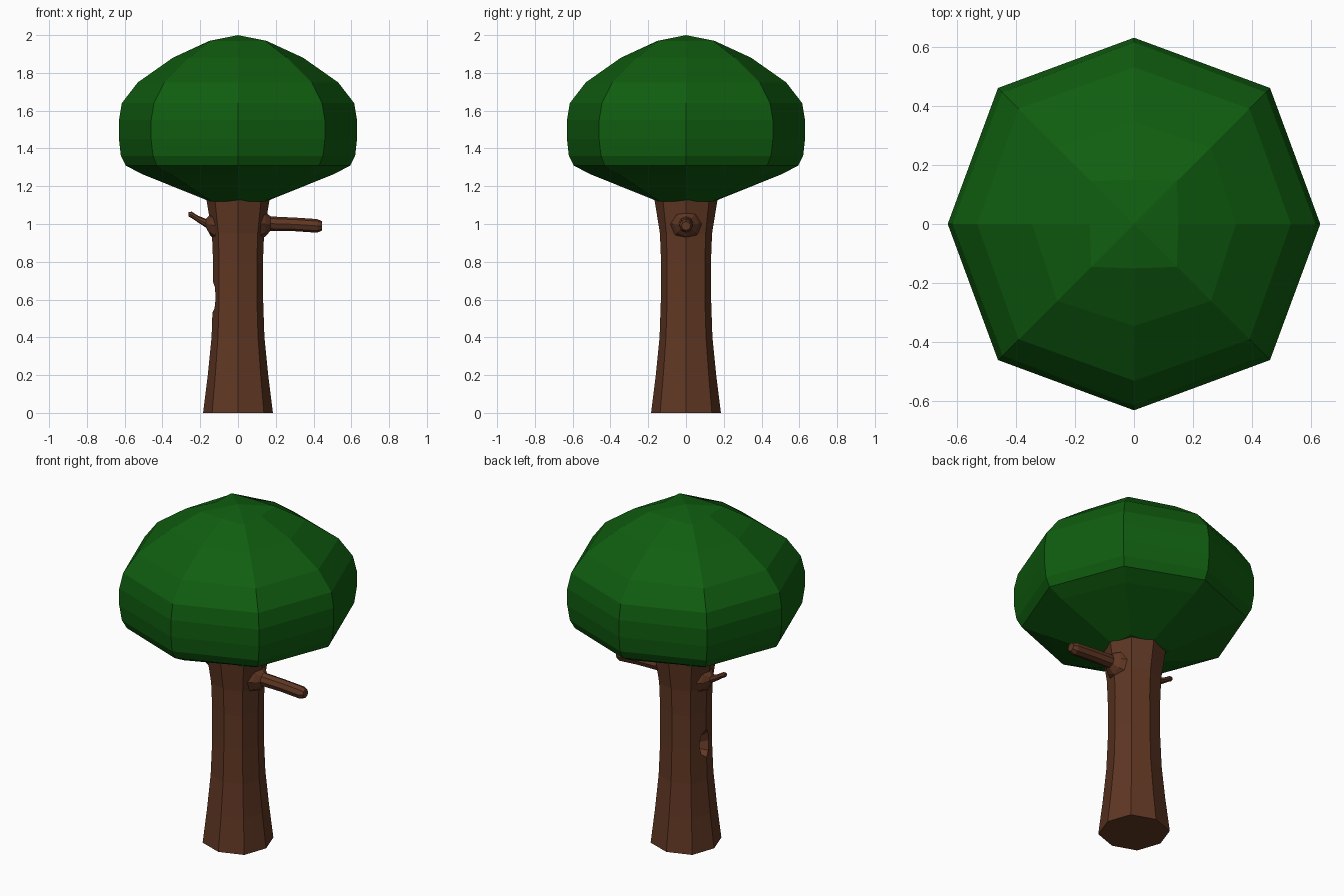
import bpy, bmesh
from math import cos, sin, pi
from mathutils import Vector

if "Cube" in bpy.data.objects:
    bpy.data.objects.remove(bpy.data.objects["Cube"])


def material(name, rgb):
    m = bpy.data.materials.new(name)
    m.diffuse_color = (*rgb, 1)
    m.use_nodes = True
    m.node_tree.nodes["Principled BSDF"].inputs["Base Color"].default_value = m.diffuse_color
    return m


BARK = material("bark", (0.115, 0.038, 0.017))
LEAF = material("leaf", (0.005, 0.11, 0.005))


def loft(name, rings, mat, start=None, end=None):
    """Skin a stack of equal rings; close ends with a face or an apex point."""
    bm = bmesh.new()
    loops = [[bm.verts.new(p) for p in r] for r in rings]
    n = len(loops[0])
    for a, b in zip(loops, loops[1:]):
        for i in range(n):
            j = (i + 1) % n
            bm.faces.new((a[i], a[j], b[j], b[i]))
    for loop, apex in ((loops[0], start), (loops[-1], end)):
        if apex is None:
            bm.faces.new(loop)
        else:
            tip = bm.verts.new(apex)
            for i in range(n):
                bm.faces.new((loop[i], loop[(i + 1) % n], tip))
    bmesh.ops.recalc_face_normals(bm, faces=bm.faces)
    me = bpy.data.meshes.new(name)
    bm.to_mesh(me)
    bm.free()
    ob = bpy.data.objects.new(name, me)
    bpy.context.collection.objects.link(ob)
    me.materials.append(mat)
    return ob


def octagon(z, axis, diag):
    """Horizontal eight-point ring: axis points at 'axis', corners at 'diag'."""
    return [Vector((axis * x, axis * y, z)) if x * y == 0 else Vector((diag * x, diag * y, z))
            for x, y in ((1, 0), (1, 1), (0, 1), (-1, 1), (-1, 0), (-1, -1), (0, -1), (1, -1))]


def upright(x, z, ry, rz, n=8):
    """Ring facing along x."""
    return [Vector((x, ry * cos(2 * pi * i / n), z + rz * sin(2 * pi * i / n))) for i in range(n)]


# Leaf crown: rounded box with eight sides
crown = [(1.12, .15, .14), (1.265, .51, .36), (1.31, .595, .43), (1.36, .62, .45),
         (1.45, .63, .46), (1.55, .63, .46), (1.64, .615, .445), (1.75, .53, .39),
         (1.88, .345, .26), (1.97, .15, .145)]
loft("crown", [octagon(*c) for c in crown], LEAF, end=(0, 0, 2.0))

# Trunk: waisted octagonal column
trunk_profile = [(0, .185, .137), (.2, .16, .12), (.4, .14, .106), (.6, .133, .1),
                 (.8, .132, .1), (.95, .138, .104), (1.13, .167, .122), (1.15, .168, .123)]
trunk = loft("trunk", [octagon(z, a, d) for z, a, d in trunk_profile], BARK)

# Hollow in the left side of the trunk
cutter = loft("hollow_cutter", [upright(-.20, .62, .065, .105), upright(-.12, .61, .045, .078),
                                upright(-.065, .59, .025, .045)], BARK)
cutter.hide_render = True
cutter.hide_viewport = True
mod = trunk.modifiers.new("hollow", 'BOOLEAN')
mod.operation = 'DIFFERENCE'
mod.solver = 'EXACT'
mod.object = cutter

# Branches with flared roots
loft("right_branch", [upright(x, z, r, r) for x, z, r in
     ((.115, 1.0, .085), (.145, 1.0, .066), (.172, 1.002, .038),
      (.30, .998, .036), (.42, .99, .036), (.445, .99, .024))], BARK)
loft("left_branch", [upright(x, z, r, r) for x, z, r in
     ((-.115, .99, .08), (-.145, .995, .058), (-.17, 1.004, .023),
      (-.21, 1.025, .018), (-.245, 1.048, .017), (-.262, 1.052, .012))], BARK)
